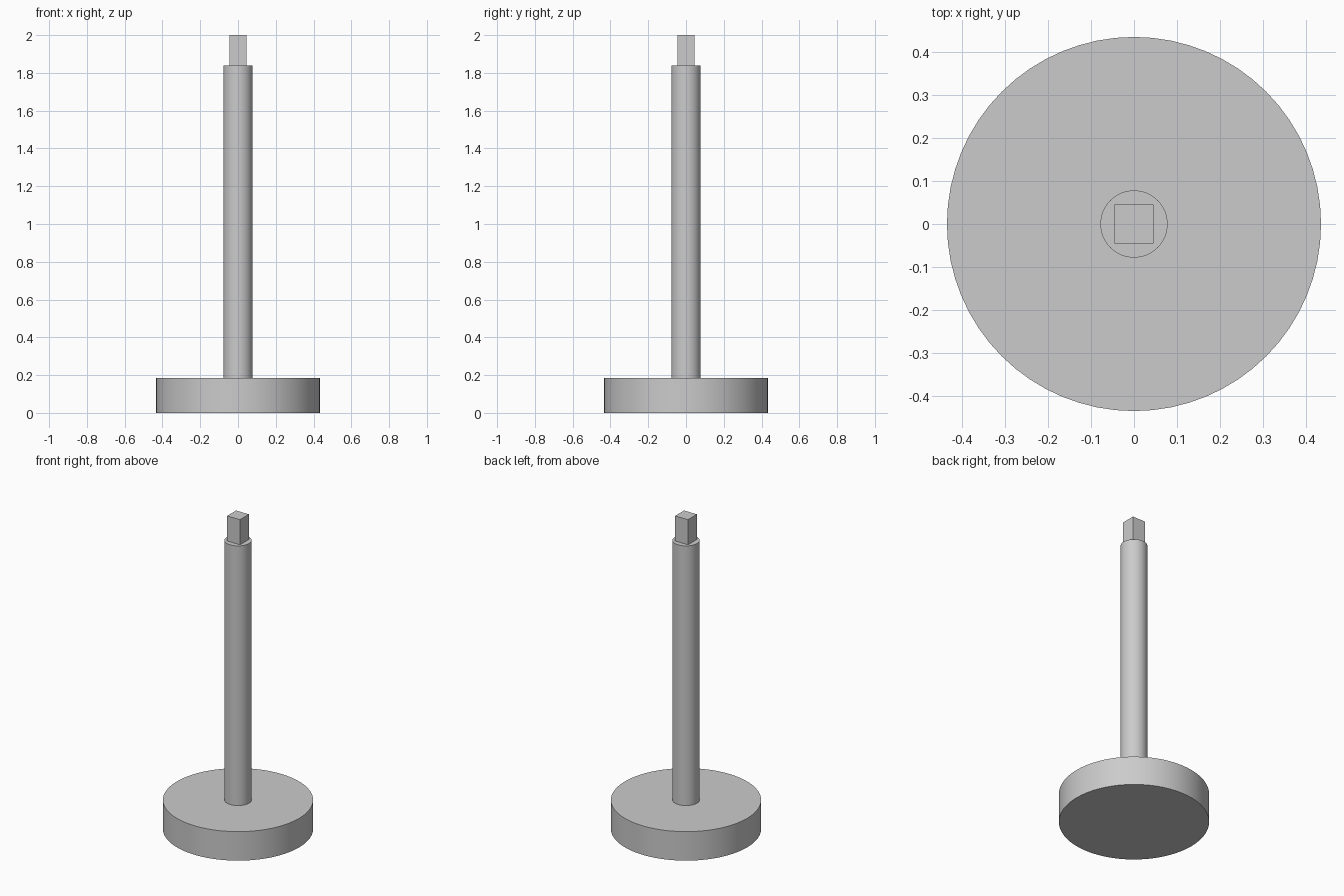
import bpy

cube = bpy.data.objects.get("Cube")
if cube:
    bpy.data.objects.remove(cube, do_unlink=True)

# Single grey metal colour
GREY = (0.6, 0.6, 0.6, 1.0)
metal = bpy.data.materials.new("grey_metal")
metal.use_nodes = True
metal.diffuse_color = GREY
metal.node_tree.nodes["Principled BSDF"].inputs["Base Color"].default_value = GREY


def finish(name):
    obj = bpy.context.object
    obj.name = obj.data.name = name
    obj.data.materials.append(metal)
    return obj


def disc(name, radius, bottom, top):
    bpy.ops.mesh.primitive_cylinder_add(
        vertices=64, radius=radius, depth=top - bottom,
        location=(0, 0, (bottom + top) / 2))
    bpy.ops.object.shade_smooth_by_angle()
    return finish(name)


BASE_TOP, SHAFT_TOP, TANG_TOP = 0.185, 1.84, 2.0
TANG_WIDTH = 0.09

# Heavy round base and slender shaft
disc("round_base", 0.434, 0, BASE_TOP)
disc("shaft", 0.078, BASE_TOP, SHAFT_TOP)

# Square drive end on top of the shaft
bpy.ops.mesh.primitive_cube_add(size=1, location=(0, 0, (SHAFT_TOP + TANG_TOP) / 2))
tang = finish("square_end")
tang.scale = (TANG_WIDTH, TANG_WIDTH, TANG_TOP - SHAFT_TOP)
bpy.ops.object.transform_apply(location=False, rotation=False, scale=True)
